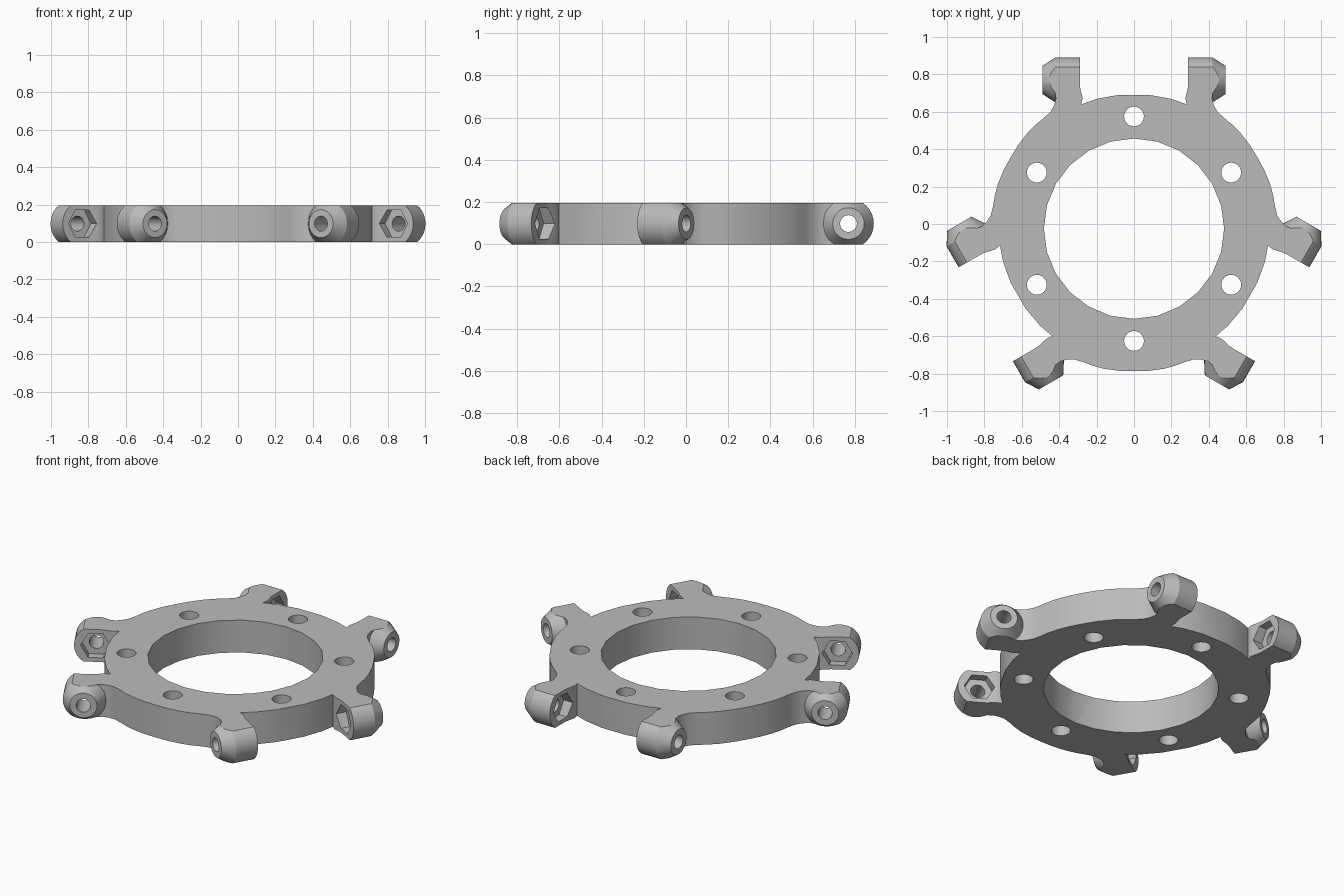
import bpy, bmesh
from math import radians, sin, cos, tau
from mathutils import Matrix, Vector

cube = bpy.data.objects.get("Cube")
if cube:
    bpy.data.objects.remove(cube)

HEIGHT = 0.196
CENTRE_Y = -0.025
LUG_Y = 0.795          # distance of each lug axis from the ring centre

grey = bpy.data.materials.new("plain_grey")
grey.use_nodes = True
grey.diffuse_color = (0.5, 0.5, 0.5, 1)
grey.node_tree.nodes["Principled BSDF"].inputs["Base Color"].default_value = (0.5, 0.5, 0.5, 1)


def make_object(name, bm):
    bmesh.ops.recalc_face_normals(bm, faces=bm.faces)
    mesh = bpy.data.meshes.new(name)
    bm.to_mesh(mesh)
    bm.free()
    mesh.materials.append(grey)
    obj = bpy.data.objects.new(name, mesh)
    bpy.context.collection.objects.link(obj)
    return obj


def prism(bm, points, z0, z1):
    face = bm.faces.new([bm.verts.new((x, y, z0)) for x, y in points])
    new = bmesh.ops.extrude_face_region(bm, geom=[face])["geom"]
    verts = [v for v in new if isinstance(v, bmesh.types.BMVert)]
    bmesh.ops.translate(bm, verts=verts, vec=(0, 0, z1 - z0))


def circle(radius, count, x=0, y=0):
    return [(x + radius * sin(tau * i / count), y + radius * cos(tau * i / count))
            for i in range(count)]


def lathe(bm, profile, steps, matrix):
    """Turn (x, radius) points around the x axis, closing both ends."""
    rings = [[bm.verts.new(matrix @ Vector((x, r * cos(tau * i / steps), r * sin(tau * i / steps))))
              for i in range(steps)] for x, r in profile]
    for a, b in zip(rings, rings[1:]):
        for i in range(steps):
            j = (i + 1) % steps
            bm.faces.new((a[i], a[j], b[j], b[i]))
    bm.faces.new(rings[0])
    bm.faces.new(rings[-1])


def six_lugs(name, profile, steps):
    bm = bmesh.new()
    for turn in (0, 120, 240):
        for flip in (0, 180):
            lathe(bm, profile, steps,
                  Matrix.Rotation(radians(turn), 4, "Z")
                  @ Matrix.Translation((0, LUG_Y, HEIGHT / 2))
                  @ Matrix.Rotation(radians(flip), 4, "Z"))
    return make_object(name, bm)


def combine(target, tool, operation):
    mod = target.modifiers.new(operation, "BOOLEAN")
    mod.operation, mod.object, mod.solver = operation, tool, "EXACT"
    bpy.context.view_layer.objects.active = target
    bpy.ops.object.modifier_apply(modifier=mod.name)
    bpy.data.objects.remove(tool)


# Ring outline with lug necks: (angle from the lug-pair axis, radius), one sixth of a turn
sixth = [(6.4, .72), (16, .722), (22.9, .722), (21.5, .75), (20.9, .808), (20.1, .846),
         (27.2, .894), (30.3, .835), (30.9, .812), (32.8, .787), (35.3, .769),
         (39.2, .763), (43, .765), (48, .766), (54, .764)]
third = sixth + [(60, .762)] + [(120 - a, r) for a, r in reversed(sixth)]
outline = [(r * sin(radians(a + t)), r * cos(radians(a + t)))
           for t in (0, 120, 240) for a, r in third]
bm = bmesh.new()
prism(bm, outline, -0.1, HEIGHT + 0.1)
ring = make_object("mounting_ring", bm)

# Round lugs with tapered ends
combine(ring, six_lugs("lugs", [(.29, .12), (.42, .12), (.49, .075)], 32), "UNION")

# Central bore and bolt holes
bm = bmesh.new()
prism(bm, circle(0.482, 24), -0.3, 0.5)
for x, y in circle(0.6, 6):
    prism(bm, circle(0.053, 24, x, y), -0.3, 0.5)
combine(ring, make_object("bolt_holes", bm), "DIFFERENCE")

# Screw holes and hexagonal nut pockets in the lugs
combine(ring, six_lugs("screw_holes", [(.25, .04), (.55, .04)], 20), "DIFFERENCE")
combine(ring, six_lugs("nut_pockets", [(.25, .084), (.34, .084)], 6), "DIFFERENCE")

# Trim flat at the top and bottom
bm = bmesh.new()
prism(bm, [(-2, -2), (2, -2), (2, 2), (-2, 2)], 0, HEIGHT)
combine(ring, make_object("trim_slab", bm), "INTERSECT")

ring.data.transform(Matrix.Translation((0, CENTRE_Y, 0)))
bpy.ops.object.select_all(action="DESELECT")
ring.select_set(True)
bpy.context.view_layer.objects.active = ring
bpy.ops.object.shade_smooth_by_angle(angle=radians(25))
